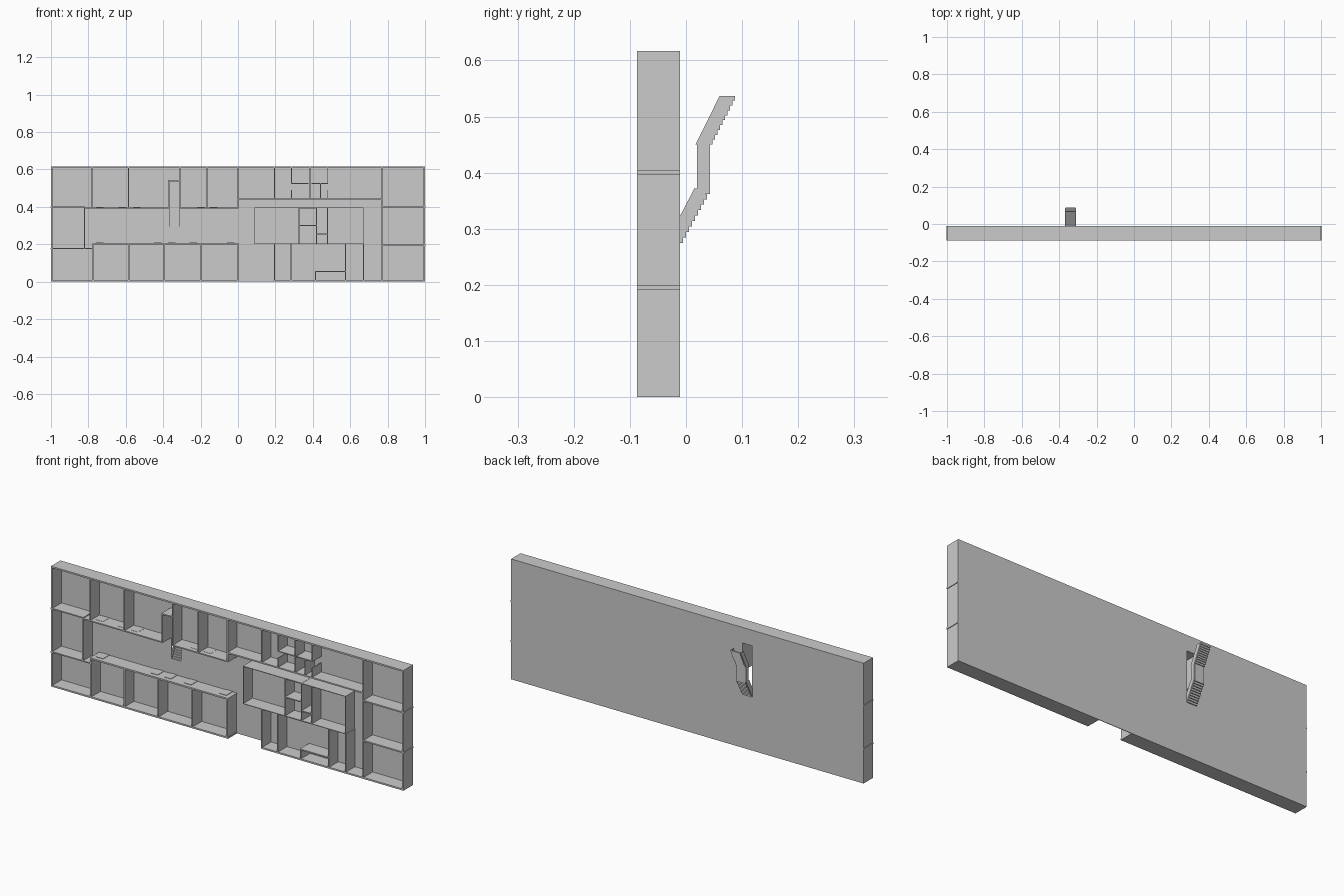
import bpy, bmesh

if "Cube" in bpy.data.objects:
    bpy.data.objects.remove(bpy.data.objects["Cube"])

Y0, Y1 = -0.087, -0.0105      # wall top (front) and floor back
T = 0.008                     # main wall thickness

white = bpy.data.materials.new("white_rail")
white.diffuse_color = (1, 1, 1, 1)
white.use_nodes = True
white.node_tree.nodes["Principled BSDF"].inputs["Base Color"].default_value = white.diffuse_color


def finish(bm, name, mat=None):
    bmesh.ops.recalc_face_normals(bm, faces=bm.faces)
    me = bpy.data.meshes.new(name)
    bm.to_mesh(me)
    bm.free()
    ob = bpy.data.objects.new(name, me)
    bpy.context.collection.objects.link(ob)
    if mat:
        me.materials.append(mat)
    return ob


def add_box(bm, x0, x1, y0, y1, z0, z1):
    vs = bmesh.ops.create_cube(bm, size=1)["verts"]
    for v in vs:
        v.co.x = x1 if v.co.x > 0 else x0
        v.co.y = y1 if v.co.y > 0 else y0
        v.co.z = z1 if v.co.z > 0 else z0


def boxes(name, items, mat=None):
    bm = bmesh.new()
    for b in items:
        add_box(bm, *b)
    return finish(bm, name, mat)


def walls(name, vert=(), horiz=(), t=T):
    """vert: (x, z0, z1); horiz: (z, x0, x1)"""
    h = t / 2
    items = [(x - h, x + h, Y0, Y1, a, b) for x, a, b in vert]
    items += [(a - h, b + h, Y0, Y1, z - h, z + h) for z, a, b in horiz]
    return boxes(name, items)


def panel(name, prof, x0, x1):
    """Extrude a (y, z) outline along x."""
    bm = bmesh.new()
    f = bm.faces.new([bm.verts.new((x0, y, z)) for y, z in prof])
    ext = bmesh.ops.extrude_face_region(bm, geom=[f])
    for v in ext["geom"]:
        if isinstance(v, bmesh.types.BMVert):
            v.co.x = x1
    return finish(bm, name, white)


H = 0.617
SX0, SX1, SZ0, SZ1 = -0.367, -0.313, 0.285, 0.537   # stairwell opening

# Floor plate around the stairwell
FY = Y1 - 0.003
boxes("floor", [(-1, SX0, FY, Y1, 0, H), (SX1, 1, FY, Y1, 0, H),
                (SX0, SX1, FY, Y1, 0, SZ0), (SX0, SX1, FY, Y1, SZ1, H)])

# Outer walls, open at the entrance
h = T / 2
walls("outer_walls",
      vert=[(-1 + h, 0, H), (1 - h, 0, H)],
      horiz=[(H - h, -1 + h, 1 - h), (h, -1 + h, 0), (h, 0.195, 1 - h)])

# Left wing rooms
walls("upper_left_rooms",
      vert=[(-0.78, 0.395, H), (-0.585, 0.395, H), (-0.31, 0.395, H),
            (-0.165, 0.395, H), (0, 0.395, H), (-0.37, 0.395, 0.54)],
      horiz=[(0.395, -0.82, -0.37), (0.395, -0.31, 0), (0.54, -0.37, -0.31)],
      t=0.006)
walls("west_room",
      vert=[(-0.82, 0.178, 0.4)],
      horiz=[(0.4, -1, -0.82), (0.178, -1, -0.775)], t=0.006)
walls("lower_left_rooms",
      vert=[(x, 0, 0.203) for x in (-0.775, -0.585, -0.393, -0.2, -0.002)],
      horiz=[(0.203, -0.775, 0)])

# Right wing rooms
walls("east_rooms",
      vert=[(0.77, 0, H)],
      horiz=[(0.4, 0.77, 1), (0.195, 0.77, 1), (0.44, 0, 0.77)], t=0.007)
walls("washrooms",
      vert=[(0.195, 0.44, H), (0.287, 0.525, H), (0.287, 0.44, 0.49),
            (0.385, 0.44, H), (0.44, 0.44, 0.525), (0.48, 0.525, H),
            (0.48, 0.44, 0.49)],
      horiz=[(0.525, 0.287, 0.375), (0.525, 0.395, 0.48)], t=0.005)
walls("lower_right_rooms",
      vert=[(0.195, 0, 0.203), (0.285, 0, 0.203), (0.575, 0, 0.203),
            (0.67, 0, 0.203), (0.415, 0, 0.055)],
      horiz=[(0.055, 0.415, 0.575)], t=0.006)

# Central block: thin enclosure and inner core
walls("central_enclosure",
      vert=[(0.09, 0.203, 0.395), (0.67, 0.203, 0.395)],
      horiz=[(0.203, 0.09, 0.67), (0.395, 0.09, 0.67)], t=0.003)
walls("central_core",
      vert=[(0.327, 0.203, 0.395), (0.42, 0.203, 0.395), (0.478, 0.203, 0.395)],
      horiz=[(0.254, 0.42, 0.478), (0.3, 0.327, 0.42),
             (0.203, 0.327, 0.478), (0.395, 0.327, 0.42)], t=0.005)

# Doors in slight relief along the corridor
DY = -0.065
boxes("doors",
      [(x - 0.02, x + 0.02, DY, FY, 0.198, 0.209)
       for x in (-0.74, -0.43, -0.355, -0.24, -0.04)] +
      [(x - 0.02, x + 0.02, DY, FY, 0.391, 0.399)
       for x in (-0.74, -0.62, -0.54, -0.2, -0.13)])

# Stair: two flights with a landing between
N = 10
steps = []
for y0, y1, z0, z1 in ((-0.0105, 0.043, 0.275, 0.372), (0.043, 0.087, 0.45, 0.537)):
    dy, dz = (y1 - y0) / N, (z1 - z0) / N
    for i in range(N):
        yb = y0 + (i + 1) * dy
        steps.append((SX0, SX1, yb - dy * 1.4, yb, z0 + i * dz, z0 + (i + 1) * dz))
boxes("stair_steps", steps)
boxes("stair_landing", [(SX0, SX1, 0.04, 0.043, 0.372, 0.45)], white)

# Stair side panels
sides = {
    "lower": [(-0.0105, 0.275), (0.04, 0.372), (0.015, 0.372), (-0.0105, 0.323)],
    "landing": [(0.04, 0.372), (0.04, 0.45), (0.02, 0.45), (0.02, 0.372)],
    "upper": [(0.042, 0.45), (0.085, 0.537), (0.06, 0.537), (0.017, 0.45)],
}
for side, x in (("left", SX0 - 0.002), ("right", SX1)):
    for part, prof in sides.items():
        panel(f"{part}_rail_{side}", prof, x, x + 0.002)
